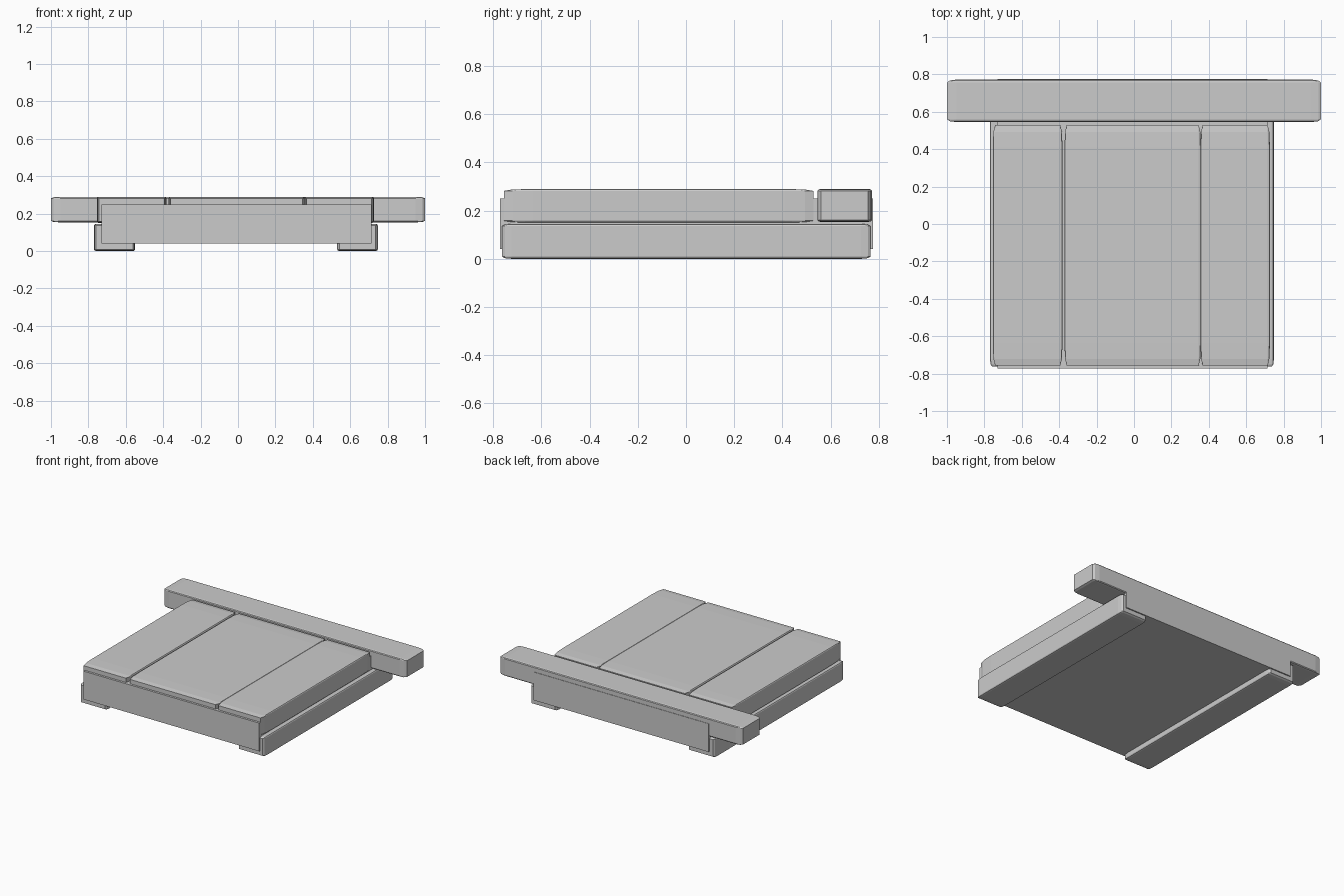
import bpy, bmesh, math
from itertools import product
from mathutils import Vector

if "Cube" in bpy.data.objects:
    bpy.data.objects.remove(bpy.data.objects["Cube"])

# Octant directions used to round each corner (2-step rounding)
DIRS = [Vector(d).normalized() for d in product((0, 1), repeat=3) if any(d)]


def block(name, x, y, z, ease=None):
    """Box from ranges; ease = edge rounding along x, y, z."""
    rng = (x, y, z)
    bm = bmesh.new()
    for sign in product((0, 1), repeat=3):
        for d in (DIRS if ease else [Vector((1, 1, 1))]):
            e = ease or (0, 0, 0)
            bm.verts.new([rng[i][s] + (1 if s == 0 else -1) * e[i] * (1 - d[i])
                          for i, s in enumerate(sign)])
    hull = bmesh.ops.convex_hull(bm, input=bm.verts)
    loose = [v for v in bm.verts if not v.link_faces]
    bmesh.ops.delete(bm, geom=loose, context='VERTS')
    bmesh.ops.dissolve_limit(bm, angle_limit=math.radians(0.2),
                             verts=bm.verts, edges=bm.edges)
    bmesh.ops.recalc_face_normals(bm, faces=bm.faces)
    me = bpy.data.meshes.new(name)
    bm.to_mesh(me)
    bm.free()
    ob = bpy.data.objects.new(name, me)
    bpy.context.collection.objects.link(ob)
    return ob


# Solid core
block("core", (-0.73, 0.715), (-0.772, 0.775), (0.04, 0.25))

# Top planks
for name, x in (("left_plank", (-0.755, -0.382)),
                ("middle_plank", (-0.372, 0.358)),
                ("right_plank", (0.355, 0.727))):
    block(name, x, (-0.756, 0.528), (0.15, 0.29), (0.012, 0.12, 0.008))

# Back crossbar
block("crossbar", (-1.0, 1.0), (0.545, 0.772), (0.153, 0.29), (0.05, 0.016, 0.008))

# Bottom rails
for name, x in (("left_rail", (-0.77, -0.55)), ("right_rail", (0.53, 0.748))):
    block(name, x, (-0.763, 0.766), (0.0, 0.145), (0.012, 0.04, 0.009))
